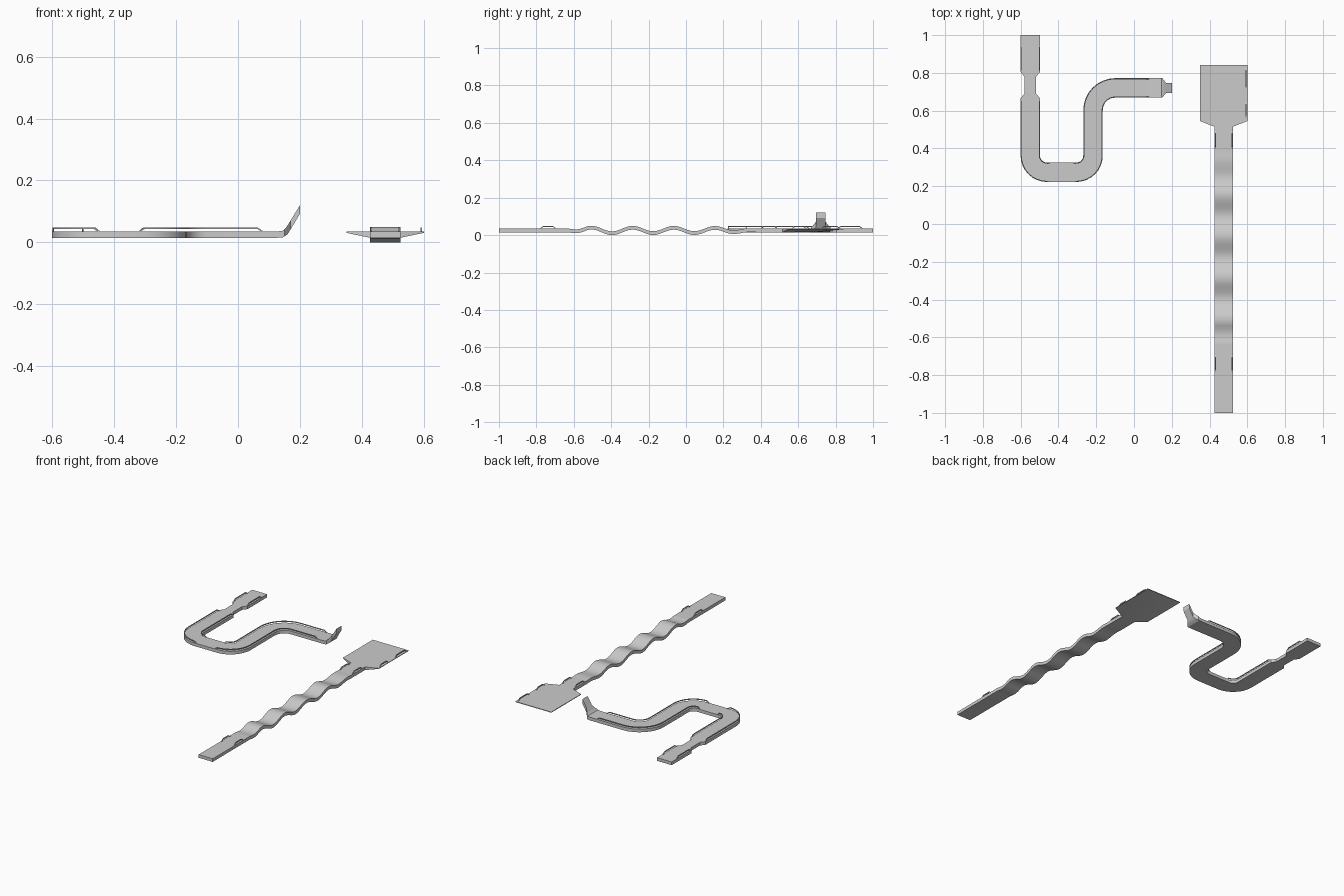
import bpy, math
from mathutils import Vector

if "Cube" in bpy.data.objects:
    bpy.data.objects.remove(bpy.data.objects["Cube"])


def make(name, verts, faces):
    me = bpy.data.meshes.new(name)
    me.from_pydata(verts, [], faces)
    me.update()
    ob = bpy.data.objects.new(name, me)
    bpy.context.collection.objects.link(ob)
    bpy.ops.object.select_all(action='DESELECT')
    ob.select_set(True)
    bpy.context.view_layer.objects.active = ob
    bpy.ops.object.mode_set(mode='EDIT')
    bpy.ops.mesh.select_all(action='SELECT')
    bpy.ops.mesh.normals_make_consistent(inside=False)
    bpy.ops.object.mode_set(mode='OBJECT')
    bpy.ops.object.shade_smooth_by_angle(angle=math.radians(30))
    return ob


def ramp(keys, s):
    """Piecewise linear lookup in a list of (position, value)."""
    if s <= keys[0][0]:
        return keys[0][1]
    for (a, va), (b, vb) in zip(keys, keys[1:]):
        if s <= b:
            return va + (vb - va) * (s - a) / (b - a)
    return keys[-1][1]


class Path:
    """Flat path through corners, each rounded by its own radius."""

    def __init__(self, corners, steps=8):
        pts = []
        for i, (x, y, r) in enumerate(corners):
            p = Vector((x, y))
            if r == 0:
                pts.append(p)
                continue
            a = (Vector(corners[i - 1][:2]) - p).normalized()
            b = (Vector(corners[i + 1][:2]) - p).normalized()
            c = p + (a + b) * r
            for k in range(steps + 1):
                t = math.pi / 2 * k / steps
                pts.append(c - b * r * math.cos(t) - a * r * math.sin(t))
        self.pts, self.s = pts, [0]
        for p, q in zip(pts, pts[1:]):
            self.s.append(self.s[-1] + (q - p).length)

    def at(self, s):
        s = min(max(s, 0), self.s[-1])
        return Vector([ramp([(u, p[k]) for u, p in zip(self.s, self.pts)], s) for k in (0, 1)])

    def side(self, s):
        d = (self.at(s + .004) - self.at(s - .004)).normalized()
        return Vector((d.y, -d.x))


def sweep(name, path, s0, s1, half, top, bottom, offset=0, extra=()):
    """Box section swept along the path, with half width / top / bottom per length."""
    ss = [s0, s1] + list(extra) + path.s
    ss += [k for keys in (half, top, bottom) for k, _ in keys]
    ss = sorted({round(s, 5) for s in ss if s0 - 1e-5 <= s <= s1 + 1e-5})
    verts, faces = [], []
    for s in ss:
        p, n = path.at(s), path.side(s)
        h, t, b = ramp(half, s), ramp(top, s), ramp(bottom, s)
        for o, z in ((-h, b), (h, b), (h, t), (-h, t)):
            q = p + n * (o + offset)
            verts.append((q.x, q.y, z))
    for i in range(len(ss) - 1):
        for k in range(4):
            j = (k + 1) % 4
            faces.append((4 * i + k, 4 * i + j, 4 * i + 4 + j, 4 * i + 4 + k))
    e = 4 * (len(ss) - 1)
    faces += [(0, 1, 2, 3), (e, e + 1, e + 2, e + 3)]
    return make(name, verts, faces)


def rail(name, path, s0, s1, offset):
    """Thin raised rail whose ends slope down to the deck."""
    f, r = .016, .0025
    top = [(s0, .037), (s0 + f, .048), (s1 - f, .048), (s1, .037)]
    bot = [(s, z - .005) for s, z in top]
    sweep(name, path, s0, s1, [(s0, r)], top, bot, offset)


# Winding road with a pinched neck and a kicked-up end
bend = Path([(-.549, 1, 0), (-.549, .274, .088), (-.217, .274, .088),
             (-.217, .7205, .118), (.2, .7205, 0)])
L = bend.s[-1]
width = [(.195, .0515), (.22, .031), (.31, .031), (.335, .0515),
         (L - .05, .0515), (L - .03, .026), (L, .026)]
deck_top = [(L - .075, .035), (L - .055, .038), (L - .043, .05), (L, .12)]
deck_bot = [(L - .075, .015), (L - .055, .016), (L - .04, .026), (L, .092)]
sweep("winding_road", bend, 0, L, width, deck_top, deck_bot)

# Rails on both sides of the winding road
for tag, o in (("left", .048), ("right", -.048)):
    for part, a, b in (("start", .055, .19), ("bend", .34, .79), ("exit", .917, L - .12)):
        rail(f"winding_rail_{part}_{tag}", bend, a, b, o)

# Straight bumpy road
straight = Path([(.475, -1, 0), (.475, .53, 0)])


def wave(y):
    env = ramp([(-.63, 0), (-.53, 1), (.2, .9), (.38, 0)], y)
    return .015 * env * math.sin(2 * math.pi * (y + .34) / .22)


ys = [-.65 + .01 * i for i in range(106)]
bumps = [(y + 1, wave(y)) for y in ys]
sweep("bumpy_road", straight, 0, 1.52, [(0, .049)],
      [(s, .035 + z) for s, z in bumps], [(s, .015 + z) for s, z in bumps])

# Short rails near both ends of the bumpy road
for tag, o in (("left", -.044), ("right", .044)):
    rail(f"bumpy_rail_front_{tag}", straight, .22, .305, o)
    rail(f"bumpy_rail_back_{tag}", straight, 1.4, 1.49, o)

# Wide landing pad with a thin rim and a wedge-shaped underside
outline = [(-.049, .515), (.049, .515), (.125, .545), (.125, .842), (-.125, .842), (-.125, .545)]
under = [(-.049, .515, .015), (.049, .515, .015), (.04, .68, .016), (-.04, .68, .016)]
verts = [(.475 + x, y, .035) for x, y in outline]
verts += [(.475 + x, y, .031) for x, y in outline[2:]]
verts += [(.475 + x, y, z) for x, y, z in under]
faces = [(0, 1, 2, 3, 4, 5), (2, 3, 7, 6), (3, 4, 8, 7), (4, 5, 9, 8),
         (0, 1, 11, 10), (1, 2, 6, 11), (5, 0, 10, 9), (10, 11, 12, 13),
         (11, 6, 12), (6, 7, 12), (12, 7, 8, 13), (13, 8, 9), (10, 13, 9)]
make("landing_pad", verts, faces)

# Pad rails along the right edge
edge = Path([(.592, .5, 0), (.592, .85, 0)])
rail("pad_rail_front", edge, .065, .145, 0)
rail("pad_rail_back", edge, .22, .325, 0)
